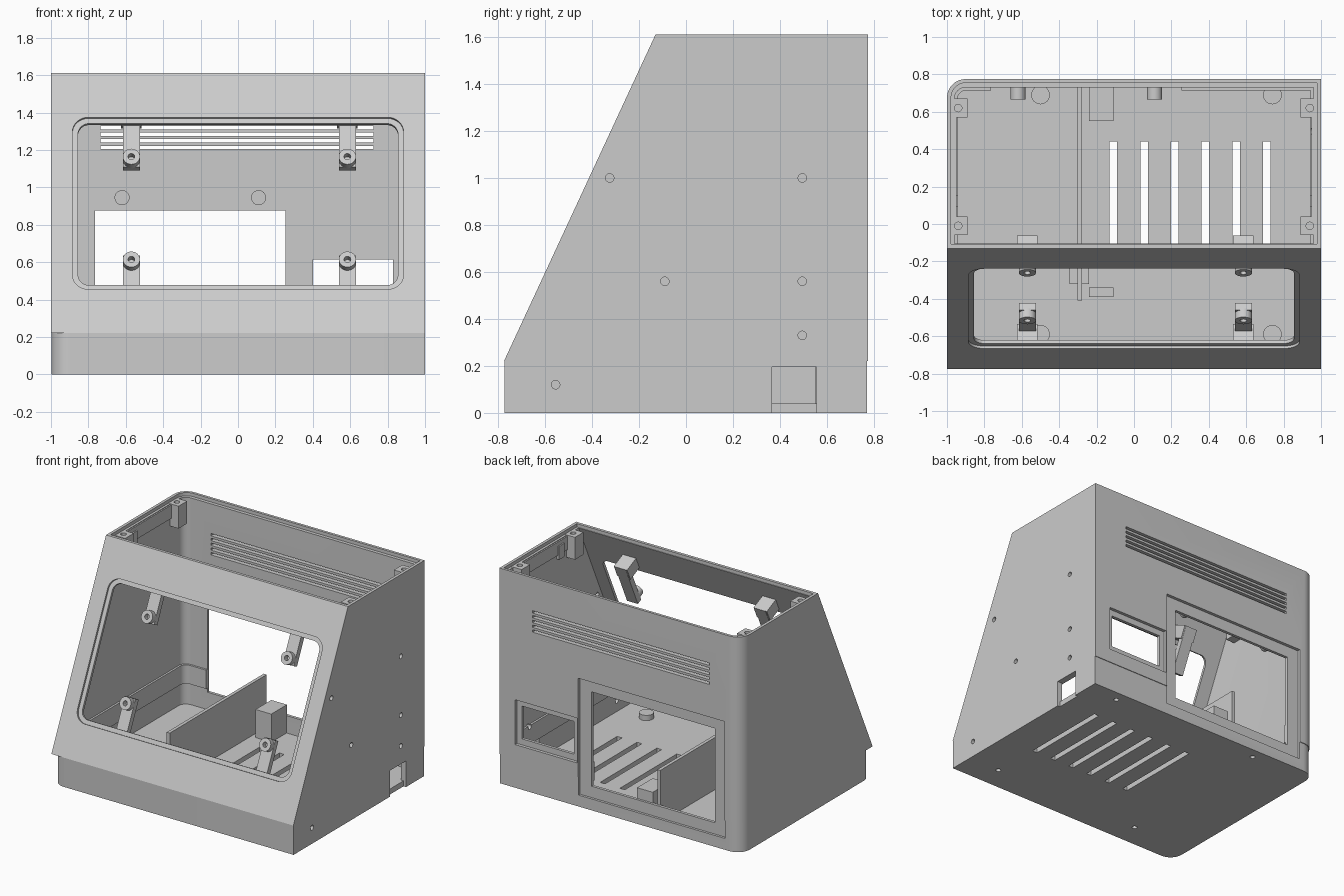
import bpy, bmesh, math
from mathutils import Matrix, Vector

if "Cube" in bpy.data.objects:
    bpy.data.objects.remove(bpy.data.objects["Cube"])

grey = bpy.data.materials.new("light grey plastic")
grey.use_nodes = True
grey.diffuse_color = (0.6, 0.6, 0.6, 1)
grey.node_tree.nodes["Principled BSDF"].inputs["Base Color"].default_value = (0.6, 0.6, 0.6, 1)

TOP, SEAM, FRONT = 1.61, 0.22, -0.775
# Sloped panel frame: local x across, y up the slope, z outward
slope = Vector((0, 0.645, 1.39)).normalized()
across = Vector((1, 0, 0))
outward = across.cross(slope)
panel = Matrix((across, slope, outward)).transposed().to_4x4()
panel.translation = (0, FRONT, SEAM)


def prism(name, pts, lo, hi, axis="Z", frame=None, slant=None):
    """Extrude a 2D outline; optionally trim it by the sloped plane at a depth."""
    place = {"X": lambda a, b, h: (h, a, b), "Y": lambda a, b, h: (a, h, b),
             "Z": lambda a, b, h: (a, b, h)}[axis]
    bm = bmesh.new()
    rings = [[bm.verts.new(place(a, b, h)) for a, b in pts] for h in (lo, hi)]
    n = len(pts)
    for ring in rings:
        bm.faces.new(ring)
    for i in range(n):
        j = (i + 1) % n
        bm.faces.new((rings[0][i], rings[0][j], rings[1][j], rings[1][i]))
    if slant is not None:
        bmesh.ops.bisect_plane(bm, geom=bm.verts[:] + bm.edges[:] + bm.faces[:],
                               plane_co=panel.translation - outward * slant,
                               plane_no=outward, clear_outer=True)
        bmesh.ops.holes_fill(bm, edges=[e for e in bm.edges if e.is_boundary])
    if frame:
        bm.transform(frame)
    bmesh.ops.recalc_face_normals(bm, faces=bm.faces[:])
    mesh = bpy.data.meshes.new(name)
    bm.to_mesh(mesh)
    bm.free()
    mesh.materials.append(grey)
    obj = bpy.data.objects.new(name, mesh)
    bpy.context.collection.objects.link(obj)
    return obj


def rect(x0, y0, x1, y1, radii=(0, 0, 0, 0)):
    """Rectangle outline, corners from lower left counterclockwise."""
    pts = []
    corners = ((x0, y0, 1, 1), (x1, y0, -1, 1), (x1, y1, -1, -1), (x0, y1, 1, -1))
    for k, ((x, y, sx, sy), r) in enumerate(zip(corners, radii)):
        if r == 0:
            pts.append((x, y))
            continue
        for i in range(9):
            a = math.pi * (1 + k / 2 + i / 16)
            pts.append((x + sx * r + r * math.cos(a), y + sy * r + r * math.sin(a)))
    return pts


def disc(x, y, r, n=24):
    return [(x + r * math.cos(math.tau * i / n), y + r * math.sin(math.tau * i / n))
            for i in range(n)]


def box(name, x0, x1, y0, y1, z0, z1, frame=None):
    return prism(name, rect(x0, y0, x1, y1), z0, z1, frame=frame)


def cut(objs, cutters):
    """Subtract every cutter from every object and bake the result."""
    for obj in objs:
        for c in cutters:
            mod = obj.modifiers.new("cut", "BOOLEAN")
            mod.operation, mod.solver, mod.object = "DIFFERENCE", "EXACT", c
    bpy.context.view_layer.update()
    graph = bpy.context.evaluated_depsgraph_get()
    baked = [bpy.data.meshes.new_from_object(o.evaluated_get(graph)) for o in objs]
    for obj, mesh in zip(objs, baked):
        obj.modifiers.clear()
        obj.data = mesh
    for c in cutters:
        bpy.data.objects.remove(c)


# Main shells
base = prism("base_tray", rect(-0.997, -0.772, 1, 0.77, (0.1, 0, 0, 0.1)), 0, SEAM)
upper = prism("upper_shell", rect(-1, -0.9, 1, 0.775, (0, 0, 0, 0.1)), SEAM, TOP, slant=0)
lip = prism("inner_lip", rect(-0.961, -0.64, 0.961, 0.731, (0, 0, 0, 0.06)), 0.2, 0.34)

cut([base], [prism("c", rect(-0.96, -0.735, 0.96, 0.73, (0.06, 0, 0, 0.06)), 0.04, 0.5)])
cut([upper], [
    prism("c", rect(-0.96, -0.95, 0.96, 0.73, (0, 0, 0, 0.06)), 0.1, 1.8, slant=0.035),
    prism("c", rect(-0.978, -0.108, 0.978, 0.755, (0, 0, 0, 0.08)), 1.585, 1.8)])
cut([lip], [prism("c", rect(-0.945, -0.9, 0.945, 0.715, (0, 0, 0, 0.05)), 0.1, 0.5)])

# Back openings, each with a shallow recessed border
back = []
for x0, x1, z0, z1, m, mz in ((-0.765, 0.255, 0.17, 0.875, 0.095, 0.085),
                              (0.40, 0.83, 0.37, 0.615, 0.04, 0.045)):
    back += [box("c", x0 - m, x1 + m, 0.752, 0.9, z0 - mz, z1 + mz),
             box("c", x0, x1, 0.6, 0.9, z0, z1)]
cut([base, upper, lip], back)

# Screen window with a stepped edge, and the back vent slots
cut([upper], [
    prism("c", rect(-0.885, 0.259, 0.885, 1.273, (0.085,) * 4), -0.015, 0.1, frame=panel),
    prism("c", rect(-0.855, 0.29, 0.855, 1.243, (0.06,) * 4), -0.1, 0.1, frame=panel)]
    + [box("c", -0.735, 0.725, 0.6, 0.9, z - 0.009, z + 0.009)
       for z in (1.213 + 0.0355 * i for i in range(5))])

# Screw holes in the left wall
side_holes = ((-0.325, 1.0), (0.495, 1.0), (-0.09, 0.56), (0.495, 0.56), (0.495, 0.33))
cut([upper, lip], [prism("c", disc(y, z, 0.018), 0.9, 1.1, "X") for y, z in side_holes])

# Floor feet, vents and the side port
feet = [(x, y) for x in (-0.5, 0.74) for y in (-0.59, 0.69)]
bosses = [prism("floor_boss", disc(x, y, 0.05), 0.03, 0.08) for x, y in feet]
cut([base], [box("c", x - 0.02, x + 0.02, -0.23, 0.44, -0.1, 0.1)
             for x in (-0.11 + 0.164 * i for i in range(6))]
    + [prism("c", disc(x, y, 0.018), -0.1, 0.06) for x, y in feet]
    + [prism("c", disc(-0.555, 0.12, 0.018), 0.9, 1.1, "X"),
       box("c", 0.98, 1.1, 0.365, 0.555, -0.1, 0.195),
       box("c", 0.9, 1.1, 0.365, 0.555, 0.041, 0.195)])
cut(bosses, [prism("c", disc(x, y, 0.018), -0.1, 0.06) for x, y in feet])

# Divider and the blocks that hold it
box("divider", -0.302, -0.277, -0.41, 0.735, 0.03, 0.43)
box("rear_block", -0.24, -0.11, 0.55, 0.735, 0.03, 0.25)
box("front_block", -0.24, -0.11, -0.39, -0.34, 0.03, 0.28)
box("divider_clip", -0.345, -0.24, -0.32, -0.22, 0.03, 0.12)

# Pegs on the back wall
for x in (-0.62, 0.11):
    prism("back_peg", disc(x, 0.945, 0.04), 0.665, 0.74, "Y")

# Lid posts, rails and catches
for s in (-1, 1):
    for y in (-0.01, 0.62):
        post = box("lid_post", min(s * 0.89, s * 0.976), max(s * 0.89, s * 0.976),
                   y - 0.05, y + 0.05, 1.42, 1.587)
        cut([post], [prism("c", disc(s * 0.94, y, 0.02), 1.48, 1.7)])
    for name, x, y0, y1, z0 in (("side_rail", 0.95, 0.04, 0.57, 1.48),
                                ("lid_catch", 0.94, 0.09, 0.155, 1.45)):
        box(name, min(s * x, s * 0.965), max(s * x, s * 0.965), y0, y1, z0, z0 + 0.1)

# Screen brackets: foot on the panel, arm behind the window, drilled boss
for x in (-0.57, 0.585):
    for name, foot, arm, s in (("upper", (1.275, 1.37), (1.03, 1.37), 1.073),
                               ("lower", (0.13, 0.245), (0.13, 0.51), 0.467)):
        box(name + "_bracket_foot", x - 0.055, x + 0.055, *foot, -0.15, -0.03, frame=panel)
        box(name + "_bracket_arm", x - 0.045, x + 0.045, *arm, -0.152, -0.11, frame=panel)
        boss = prism(name + "_bracket_boss", disc(x, s, 0.046), -0.12, -0.068, frame=panel)
        cut([boss], [prism("c", disc(x, s, 0.018), -0.11, 0, frame=panel)])

# Smooth rounded surfaces, keep hard edges
bpy.ops.object.select_all(action="DESELECT")
for obj in bpy.context.collection.objects:
    if obj.type == "MESH":
        obj.select_set(True)
        bpy.context.view_layer.objects.active = obj
bpy.ops.object.shade_smooth_by_angle(angle=math.radians(30))
